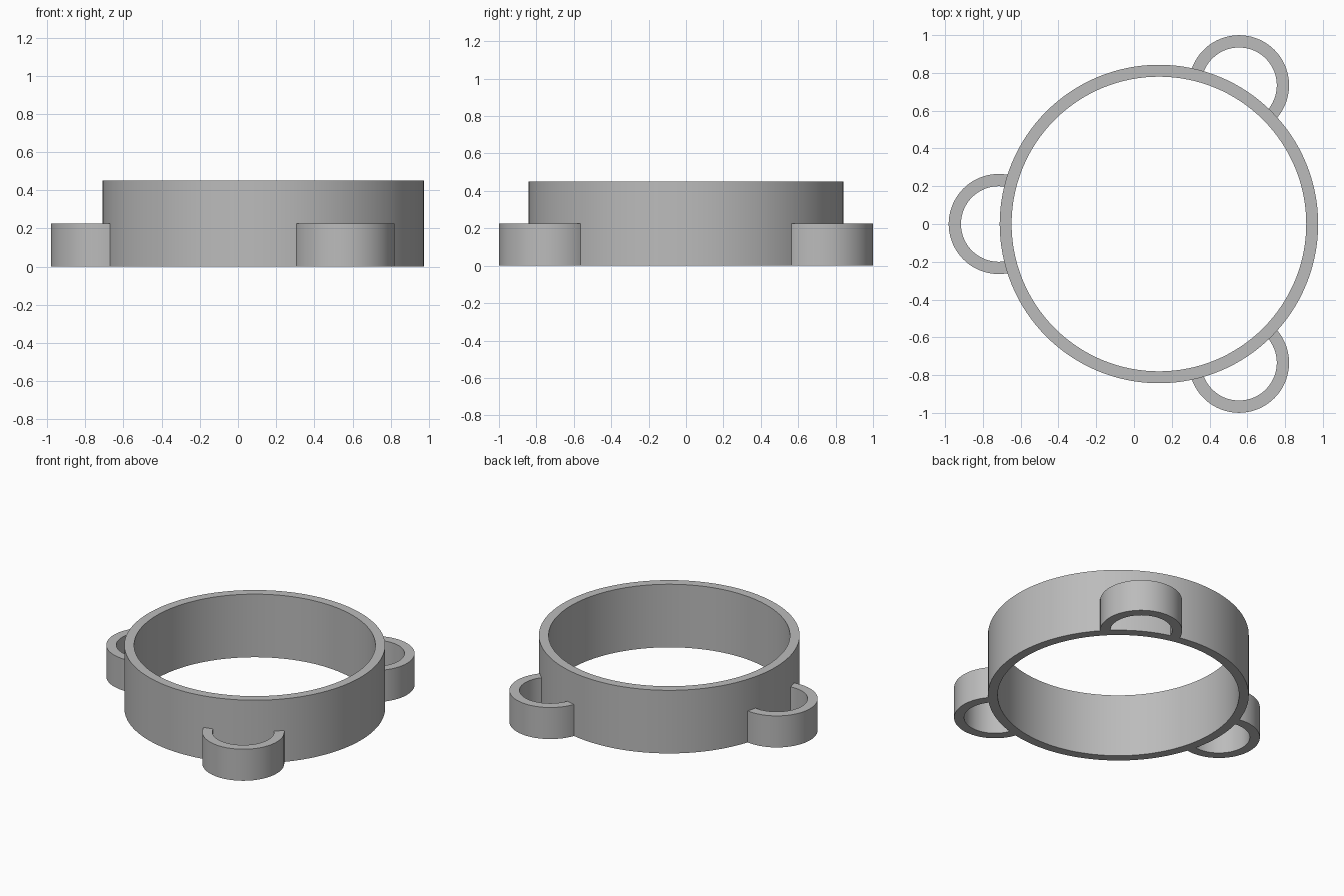
import bpy
import bmesh
from math import acos, cos, sin, pi, radians
from mathutils import Vector

cube = bpy.data.objects.get("Cube")
if cube:
    bpy.data.objects.remove(cube, do_unlink=True)

CENTER = Vector((0.132, 0))
RING_OUTER, RING_INNER, RING_HEIGHT = 0.843, 0.78, 0.45
LUG_OUTER, LUG_INNER, LUG_HEIGHT = 0.265, 0.20, 0.225
LUG_DISTANCE = 0.848

grey = bpy.data.materials.new("plain grey")
grey.use_nodes = True
colour = (0.5, 0.5, 0.5, 1)
grey.diffuse_color = colour
grey.node_tree.nodes["Principled BSDF"].inputs["Base Color"].default_value = colour


def band(name, center, outer, inner, height, limits, heading=0, steps=128):
    """Upright curved wall; limits are the outer and inner half angles."""
    closed = limits[0] >= pi
    bm = bmesh.new()
    sections = []
    for i in range(steps if closed else steps + 1):
        t = 2 * i / steps - 1
        section = []
        for radius, limit, z in ((outer, limits[0], 0), (outer, limits[0], height),
                                 (inner, limits[1], height), (inner, limits[1], 0)):
            a = heading + t * limit
            section.append(bm.verts.new((center.x + radius * cos(a),
                                         center.y + radius * sin(a), z)))
        sections.append(section)
    if closed:
        sections.append(sections[0])
    for s, n in zip(sections, sections[1:]):
        for k in range(4):
            j = (k + 1) % 4
            bm.faces.new((s[k], n[k], n[j], s[j]))
    if not closed:
        bm.faces.new(sections[0])
        bm.faces.new(sections[-1])
    bmesh.ops.recalc_face_normals(bm, faces=bm.faces)
    mesh = bpy.data.meshes.new(name)
    bm.to_mesh(mesh)
    bm.free()
    mesh.materials.append(grey)
    obj = bpy.data.objects.new(name, mesh)
    bpy.context.collection.objects.link(obj)
    bpy.ops.object.select_all(action='DESELECT')
    obj.select_set(True)
    bpy.context.view_layer.objects.active = obj
    bpy.ops.object.shade_smooth_by_angle(angle=radians(30))


def reach(radius):
    """Half angle at which a lug arc meets the ring wall."""
    wall = RING_OUTER - 0.002
    return acos((wall ** 2 - LUG_DISTANCE ** 2 - radius ** 2) / (2 * LUG_DISTANCE * radius))


# Main ring
band("main_ring", CENTER, RING_OUTER, RING_INNER, RING_HEIGHT, (pi, pi))

# Three half-height lugs around the ring
for name, degrees in (("back_lug", 60), ("right_lug", 180), ("front_lug", 300)):
    a = radians(degrees)
    spot = CENTER + LUG_DISTANCE * Vector((cos(a), sin(a)))
    band(name, spot, LUG_OUTER, LUG_INNER, LUG_HEIGHT,
         (reach(LUG_OUTER), reach(LUG_INNER)), a, 64)
